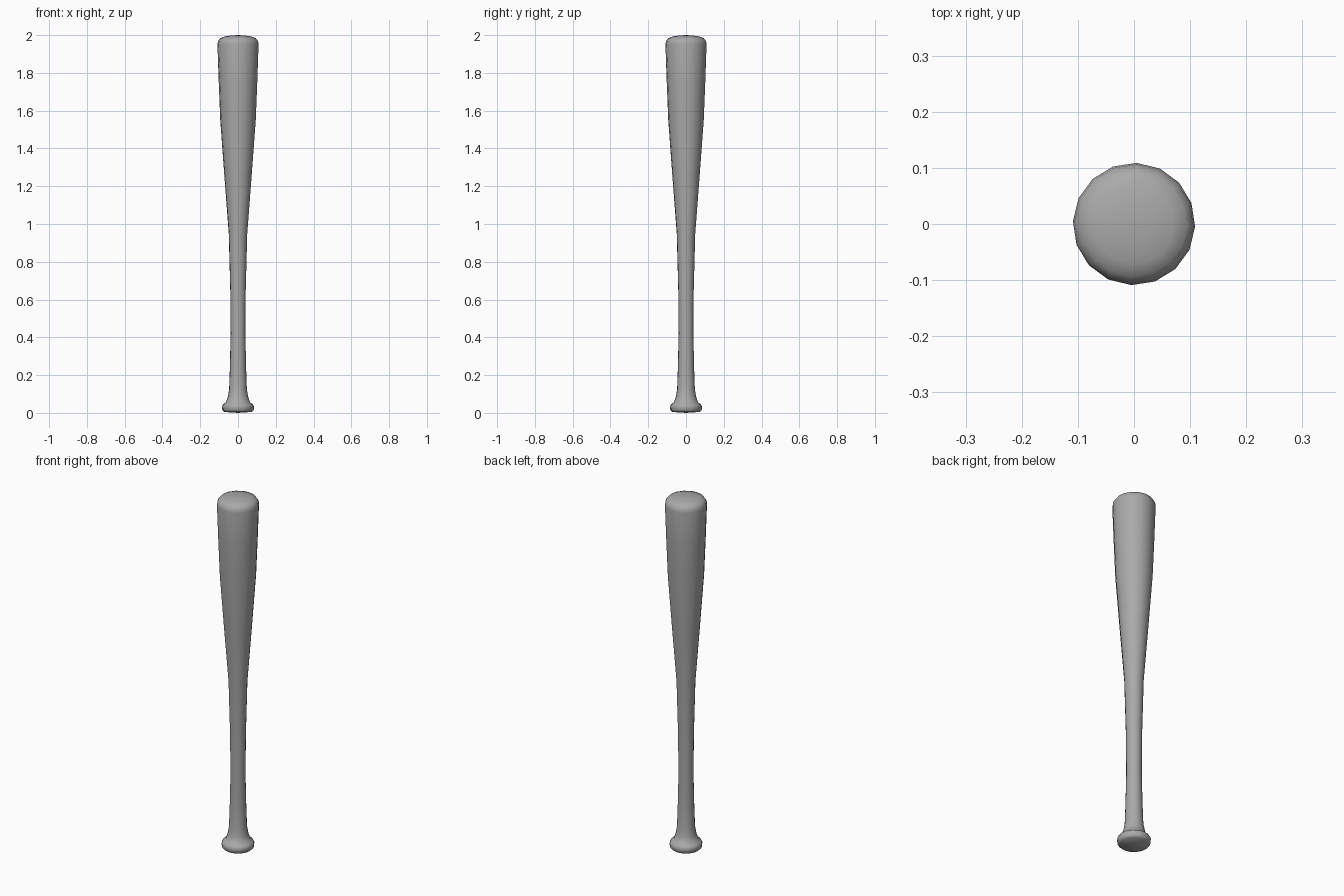
import bpy, bmesh, math

cube = bpy.data.objects.get("Cube")
if cube:
    bpy.data.objects.remove(cube, do_unlink=True)

SIDES = 16
TURN = math.radians(-2.5)

# Silhouette from the knob up to the barrel end: (radius, height)
PROFILE = [
    (0.074, 0.005), (0.083, 0.014), (0.085, 0.034), (0.079, 0.046),
    (0.064, 0.055), (0.054, 0.085), (0.047, 0.125), (0.043, 0.24),
    (0.039, 0.42), (0.041, 0.65), (0.049, 0.95), (0.072, 1.25),
    (0.094, 1.55), (0.102, 1.75), (0.109, 1.95), (0.106, 1.968),
    (0.094, 1.984), (0.07, 1.993), (0.035, 1.998),
]

# Single painted finish
grey = bpy.data.materials.new("plain grey")
grey.use_nodes = True
colour = (0.4, 0.4, 0.4, 1)
grey.diffuse_color = colour
grey.node_tree.nodes["Principled BSDF"].inputs["Base Color"].default_value = colour

# Turned body: rings joined by quads, closed with a fan at each end
bm = bmesh.new()
rings = []
for radius, height in PROFILE:
    angles = [TURN + math.tau * i / SIDES for i in range(SIDES)]
    rings.append([bm.verts.new((radius * math.cos(a), radius * math.sin(a), height))
                  for a in angles])
base_centre = bm.verts.new((0, 0, 0))
tip_centre = bm.verts.new((0, 0, 2))
for i in range(SIDES):
    j = (i + 1) % SIDES
    for low, high in zip(rings, rings[1:]):
        bm.faces.new((low[i], low[j], high[j], high[i]))
    bm.faces.new((base_centre, rings[0][j], rings[0][i]))
    bm.faces.new((tip_centre, rings[-1][i], rings[-1][j]))
bmesh.ops.recalc_face_normals(bm, faces=bm.faces)

mesh = bpy.data.meshes.new("bat")
bm.to_mesh(mesh)
bm.free()
mesh.materials.append(grey)
bat = bpy.data.objects.new("bat", mesh)
bpy.context.collection.objects.link(bat)

# Smooth shading throughout
for face in mesh.polygons:
    face.use_smooth = True
